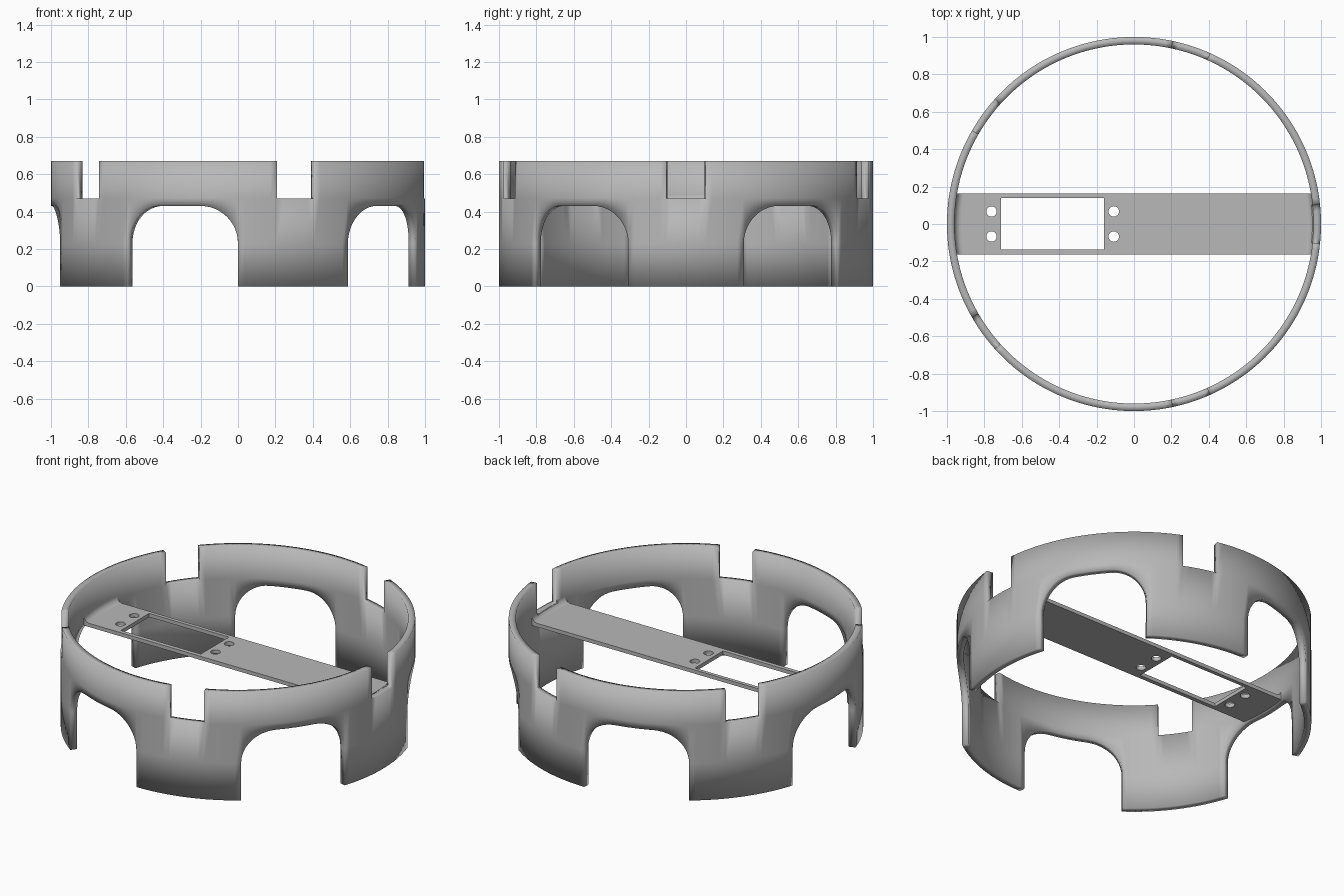
import bpy
import bmesh
from math import sin, cos, pi, radians, sqrt

if "Cube" in bpy.data.objects:
    bpy.data.objects.remove(bpy.data.objects["Cube"])

INNER, HEIGHT, NOTCH_Z = 0.96, 0.67, 0.47
ARCH_Z, CORNER = 0.43, 0.2
PLATE_LOW, PLATE_TOP, HALF_WIDTH = 0.432, 0.455, 0.163
FILLET = 0.035

grey = bpy.data.materials.new("plain grey")
grey.use_nodes = True
colour = (0.48, 0.48, 0.48, 1)
grey.diffuse_color = colour
grey.node_tree.nodes["Principled BSDF"].inputs["Base Color"].default_value = colour


def add_object(name, mesh):
    obj = bpy.data.objects.new(name, mesh)
    bpy.context.collection.objects.link(obj)
    mesh.materials.clear()
    mesh.materials.append(grey)
    bpy.ops.object.select_all(action='DESELECT')
    obj.select_set(True)
    bpy.context.view_layer.objects.active = obj
    bpy.ops.object.shade_smooth_by_angle(angle=radians(30))
    return obj


def mesh_from(bm):
    bmesh.ops.recalc_face_normals(bm, faces=bm.faces)
    mesh = bpy.data.meshes.new("mesh")
    bm.to_mesh(mesh)
    bm.free()
    return mesh


# Ring wall: half of one fifth, as (degrees from arch centre, lower edge height)
spring = ARCH_Z - CORNER
flat, side = 6.5, 18
half = [(flat * i / 3, ARCH_Z) for i in range(3)]
for i in range(13):
    a = pi / 2 * i / 12
    half.append((flat + (side - flat) * sin(a), spring + CORNER * cos(a)))
half += [(side + 2 * i, spring) for i in range(1, 10)]
period = [(-a, z) for a, z in reversed(half[1:-1])] + half

bm = bmesh.new()
columns = []
for k in range(5):
    for a, low in period:
        t = radians(36 + 72 * k + a)
        heights = (0, low, NOTCH_Z, HEIGHT)
        columns.append((abs(a), [bm.verts.new((cos(t), sin(t), z)) for z in heights]))
for i, (a, left) in enumerate(columns):
    b, right = columns[(i + 1) % len(columns)]
    middle = (a + b) / 2
    for row in range(3):
        arch_opening = row == 0 and middle < side
        notch = row == 2 and middle > 30
        if not (arch_opening or notch):
            bm.faces.new((left[row], right[row], right[row + 1], left[row + 1]))
for v in [v for v in bm.verts if not v.link_faces]:
    bm.verts.remove(v)
mesh = bpy.data.meshes.new("ring")
bm.to_mesh(mesh)
bm.free()
ring = add_object("ring_wall", mesh)
wall = ring.modifiers.new("wall thickness", 'SOLIDIFY')
wall.thickness = 1 - INNER
wall.offset = -1
ring.modifiers.move(len(ring.modifiers) - 1, 0)

# Cross plate: filled outline with a window and four screw holes
curve = bpy.data.curves.new("plate_outline", 'CURVE')
curve.dimensions = '2D'
curve.fill_mode = 'BOTH'
curve.extrude = (PLATE_TOP - PLATE_LOW) / 2


def add_loop(points):
    spline = curve.splines.new('POLY')
    spline.points.add(len(points) - 1)
    for p, (x, y) in zip(spline.points, points):
        p.co = (x, y, 0, 1)
    spline.use_cyclic_u = True


reach = INNER + 0.006
end = [(sqrt(reach ** 2 - y * y), y) for y in [HALF_WIDTH * i / 6 for i in range(-6, 7)]]
add_loop(end + [(-x, -y) for x, y in end])
add_loop([(-0.71, -0.137), (-0.16, -0.137), (-0.16, 0.14), (-0.71, 0.14)])
for x in (-0.762, -0.108):
    for y in (-0.067, 0.067):
        add_loop([(x + 0.028 * cos(pi * i / 12), y + 0.028 * sin(pi * i / 12)) for i in range(24)])
helper = bpy.data.objects.new("plate_helper", curve)
bpy.context.collection.objects.link(helper)
depsgraph = bpy.context.evaluated_depsgraph_get()
plate_mesh = bpy.data.meshes.new_from_object(helper.evaluated_get(depsgraph))
bpy.data.objects.remove(helper)
plate = add_object("cross_plate", plate_mesh)
plate.location.z = (PLATE_LOW + PLATE_TOP) / 2


# Concave fillets joining the plate ends to the wall
def add_fillet(name, direction, notched):
    bm = bmesh.new()
    positive = [0.03, 0.065, 0.1, 0.101, 0.13, HALF_WIDTH]
    sections = []
    for y in [-p for p in reversed(positive)] + [0] + positive:
        profile = []
        for i in range(9):
            a = pi / 2 * i / 8
            profile.append((INNER - FILLET + FILLET * sin(a), PLATE_TOP + FILLET * (1 - cos(a))))
        profile += [(reach, PLATE_TOP + FILLET), (reach, PLATE_TOP - 0.005),
                    (INNER - FILLET, PLATE_TOP - 0.005)]
        limit = NOTCH_Z if notched and abs(y) <= 0.1 else HEIGHT
        sections.append([bm.verts.new((direction * sqrt(r * r - y * y), y, min(z, limit)))
                         for r, z in profile])
    for s, t in zip(sections, sections[1:]):
        for i in range(len(s)):
            j = (i + 1) % len(s)
            bm.faces.new((s[i], s[j], t[j], t[i]))
    bm.faces.new(sections[0])
    bm.faces.new(sections[-1])
    add_object(name, mesh_from(bm))


add_fillet("left_fillet", 1, True)
add_fillet("right_fillet", -1, False)
